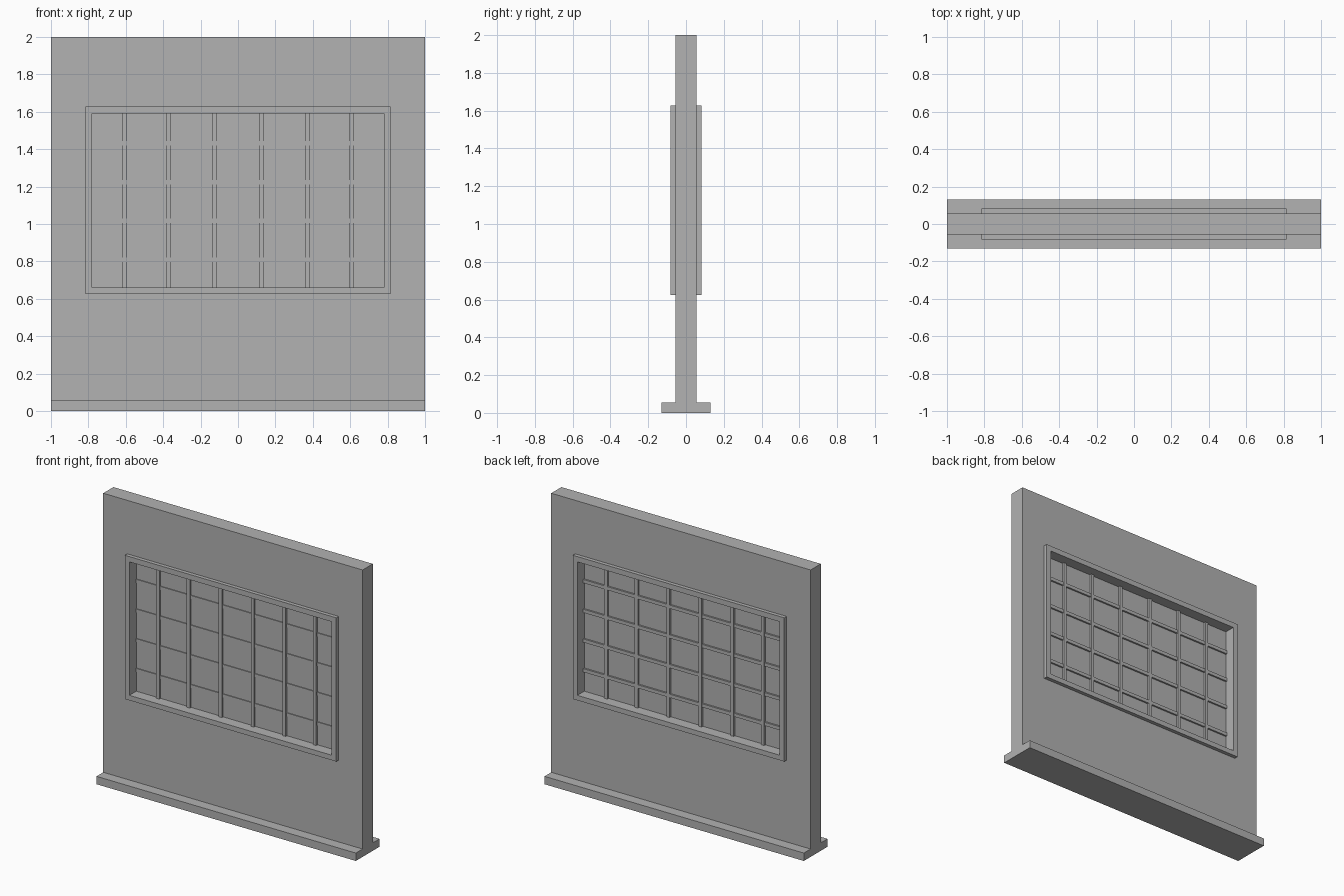
import bpy
import bmesh

cube = bpy.data.objects.get("Cube")
if cube:
    bpy.data.objects.remove(cube, do_unlink=True)

grey = bpy.data.materials.new("plain_grey")
grey.use_nodes = True
grey.diffuse_color = (0.445, 0.445, 0.445, 1)
grey.node_tree.nodes["Principled BSDF"].inputs["Base Color"].default_value = grey.diffuse_color


def finish(bm, name):
    bmesh.ops.recalc_face_normals(bm, faces=bm.faces)
    mesh = bpy.data.meshes.new(name)
    bm.to_mesh(mesh)
    bm.free()
    mesh.materials.append(grey)
    obj = bpy.data.objects.new(name, mesh)
    bpy.context.collection.objects.link(obj)
    return obj


def box(name, x, y, z):
    """Box from (min, max) ranges."""
    bm = bmesh.new()
    bmesh.ops.create_cube(bm, size=1)
    for v in bm.verts:
        v.co = [r[0] if c < 0 else r[1] for c, r in zip(v.co, (x, y, z))]
    return finish(bm, name)


def ring(name, outer, inner, depth):
    """Rectangular frame in the xz plane; rectangles are (half width, bottom, top)."""
    bm = bmesh.new()
    loops = []
    for half, low, high in (outer, inner):
        corners = ((-half, low), (half, low), (half, high), (-half, high))
        loops.append([bm.verts.new((x, -depth, z)) for x, z in corners])
    out, inn = loops
    for i in range(4):
        j = (i + 1) % 4
        bm.faces.new((out[i], out[j], inn[j], inn[i]))
    extruded = bmesh.ops.extrude_face_region(bm, geom=bm.faces[:], use_keep_orig=True)
    moved = [g for g in extruded["geom"] if isinstance(g, bmesh.types.BMVert)]
    bmesh.ops.translate(bm, verts=moved, vec=(0, 2 * depth, 0))
    return finish(bm, name)


opening = (0.78, 0.66, 1.59)
half, low, high = opening

# Wall, floor plinth and window casing
ring("wall", (1, 0.055, 2), opening, 0.056)
box("plinth", (-1, 1), (-0.13, 0.13), (0, 0.055))
ring("window_casing", (0.815, 0.625, 1.627), opening, 0.082)

# Pane and glazing bars
box("window_pane", (-half, half), (-0.006, 0.006), (low, high))
for i, x in enumerate((-0.605, -0.37, -0.123, 0.125, 0.37, 0.605)):
    box(f"upright_bar_{i + 1}", (x - 0.012, x + 0.012), (-0.02, 0.02), (low, high))
for i in range(4):
    z = 0.81 + i * 0.207
    box(f"cross_bar_{i + 1}", (-half, half), (-0.012, 0.018), (z - 0.012, z + 0.012))
